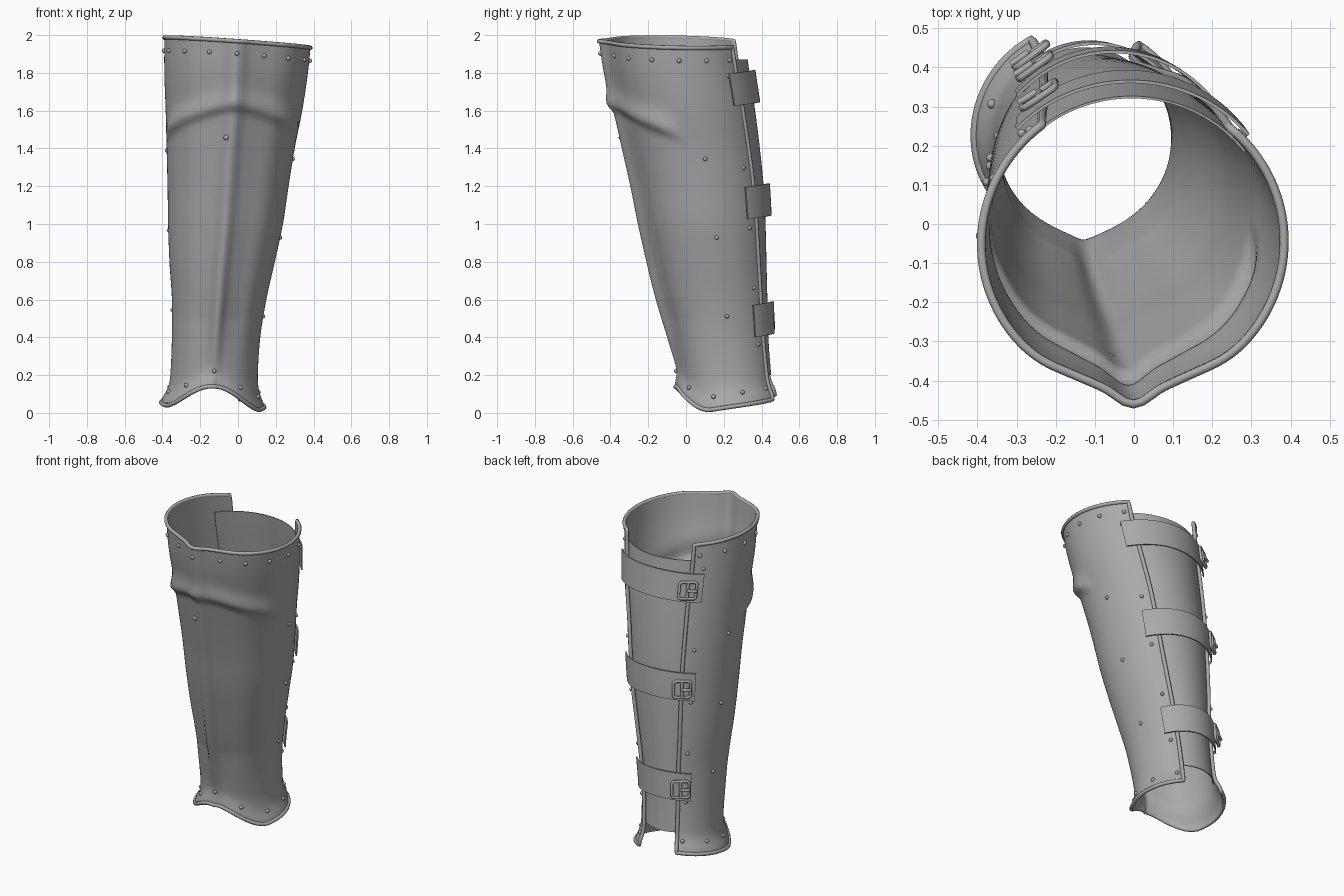
import bpy, bmesh, math
from mathutils import Vector, Matrix

if "Cube" in bpy.data.objects:
    bpy.data.objects.remove(bpy.data.objects["Cube"])

steel = bpy.data.materials.new("steel grey")
steel.diffuse_color = (0.4, 0.4, 0.4, 1)
steel.use_nodes = True
steel.node_tree.nodes["Principled BSDF"].inputs["Base Color"].default_value = steel.diffuse_color

# height: left x, right x, front y, back y
LEG = [(0.0, -.385, .12, 0, .475), (.1, -.37, .11, -.02, .475), (.2, -.358, .105, -.04, .465),
       (.4, -.35, .118, -.10, .45), (.6, -.35, .15, -.16, .445), (.8, -.363, .195, -.21, .44),
       (1.0, -.37, .238, -.255, .435), (1.2, -.373, .268, -.295, .425), (1.4, -.378, .30, -.34, .405),
       (1.6, -.383, .34, -.385, .38), (1.8, -.39, .37, -.435, .35), (2.0, -.39, .39, -.465, .325)]


def bell(x, w):
    return math.exp(-(x / w) ** 2)


def section(z):
    """Smoothly interpolated leg extents at height z."""
    z = min(max(z, 0), 2)
    i = max(k for k in range(len(LEG) - 1) if LEG[k][0] <= z)
    a, b = LEG[i], LEG[i + 1]
    p, n = LEG[max(i - 1, 0)], LEG[min(i + 2, len(LEG) - 1)]
    h = b[0] - a[0]
    u = (z - a[0]) / h
    out = []
    for k in range(1, 5):
        m0 = (b[k] - p[k]) / (b[0] - p[0]) * h
        m1 = (n[k] - a[k]) / (n[0] - a[0]) * h
        out.append((2*u**3 - 3*u*u + 1) * a[k] + (u**3 - 2*u*u + u) * m0
                   + (3*u*u - 2*u**3) * b[k] + (u**3 - u*u) * m1)
    return out


def leg_point(a, z, off=0.0):
    """Point on the leg form; angle a is 0 at the front, positive to +x."""
    xl, xr, yf, yb = section(z)
    ridge = .035 * min(1, max(0, (z - .1) / .4))
    yf += ridge
    # raised spine with a shallow hollow on each side
    off += ridge * bell(a, .13) - .3 * ridge * bell(abs(a) - .42, .22)
    # knee fold, sharper below than above
    d = z - (1.635 - .15 * (abs(a) / 1.3) ** 1.3)
    fade = min(1, max(0, (1.45 - abs(a)) / .3))
    off += .026 * fade * bell(d, .07 if d > 0 else .03)
    s, c = math.sin(a), math.cos(a)
    return Vector(((xl + xr) / 2 + ((xr - xl) / 2 + off) * s,
                   (yf + yb) / 2 - ((yb - yf) / 2 + off) * c, z))


def shell_point(s, t, off=0.0):
    """s runs -1..1 from left back edge to right back edge, t runs 0..1 upward."""
    a = s * math.radians((148 if s > 0 else 151) - 8 * t)
    top = 1.96 - .027 * math.sin(a) + .008 * math.cos(a)
    w = abs(a) / math.radians(65)
    if w < 1:
        low = .015 + .062 * (1 + math.cos(math.pi * w))
    else:
        low = .015 + .055 * min(1, (w - 1) / 1.27)
    if a < 0:
        low += .025 * min(1, w)
    z = low + (top - low) * t
    return leg_point(a, z, off + (.022 if s > 0 else .03) * bell(z - low, .06))


def finish(bm, name, smooth=40):
    bmesh.ops.recalc_face_normals(bm, faces=bm.faces)
    me = bpy.data.meshes.new(name)
    bm.to_mesh(me)
    bm.free()
    me.materials.append(steel)
    ob = bpy.data.objects.new(name, me)
    bpy.context.collection.objects.link(ob)
    bpy.context.view_layer.objects.active = ob
    ob.select_set(True)
    bpy.ops.object.shade_smooth_by_angle(angle=math.radians(smooth))
    ob.select_set(False)
    return ob


def sheet(name, fn, nu, nv, thick):
    """Thick sheet: fn(u, v, depth) gives the surface for u, v in 0..1."""
    bm = bmesh.new()
    g = [[[bm.verts.new(fn(i / nu, j / nv, -d)) for j in range(nv + 1)]
          for i in range(nu + 1)] for d in (0, thick)]
    for s in g:
        for i in range(nu):
            for j in range(nv):
                bm.faces.new((s[i][j], s[i+1][j], s[i+1][j+1], s[i][j+1]))
    loop = ([(i, 0) for i in range(nu)] + [(nu, j) for j in range(nv)]
            + [(i, nv) for i in range(nu, 0, -1)] + [(0, j) for j in range(nv, 0, -1)])
    for (a, b), (c, d) in zip(loop, loop[1:] + loop[:1]):
        bm.faces.new((g[0][a][b], g[0][c][d], g[1][c][d], g[1][a][b]))
    return finish(bm, name)


def tube(name, paths, radius):
    """Round rods along (points, closed) paths."""
    cu = bpy.data.curves.new(name, 'CURVE')
    cu.dimensions = '3D'
    cu.bevel_depth = radius
    cu.bevel_resolution = 2
    cu.use_fill_caps = True
    for pts, closed in paths:
        sp = cu.splines.new('POLY')
        sp.points.add(len(pts) - 1)
        for q, p in zip(sp.points, pts):
            q.co = (*p, 1)
        sp.use_cyclic_u = closed
    cu.materials.append(steel)
    ob = bpy.data.objects.new(name, cu)
    bpy.context.collection.objects.link(ob)


# main shell, open at the back
sheet("shin_shell", lambda u, v, d: shell_point(2*u - 1, v, d), 120, 110, .01)

# rolled rim around the whole edge
N = 90
ring = [k / N for k in range(N)]
rim = ([shell_point(2*k - 1, 0) for k in ring] + [shell_point(1, k) for k in ring]
       + [shell_point(1 - 2*k, 1) for k in ring] + [shell_point(-1, 1 - k) for k in ring])
tube("rolled_rim", [(rim, True)], .0115)

# calf panel closing the back, tucked inside the shell
sheet("calf_panel", lambda u, v, d: leg_point(math.radians(128 + 104*u), .2 + 1.67*v, d - .014),
      40, 40, .006)

# straps and buckles
for name, zc in (("upper", 1.71), ("middle", 1.11), ("lower", .485)):
    def strap(u, v, d, zc=zc):
        return leg_point(math.radians(130 + 97*u), zc - .085 + .17*v + .02*math.sin(math.pi*u), d + .02)
    sheet(name + "_strap", strap, 32, 4, .008)
    a = math.radians(214)
    o = leg_point(a, zc, .036)
    tan = (leg_point(a + .05, zc) - leg_point(a - .05, zc)).normalized()
    up = (leg_point(a, zc + .05) - leg_point(a, zc - .05)).normalized()
    out = tan.cross(up)

    def at(x, y, h=0.0):
        return o + tan * x + up * y + out * (h if out.y > 0 else -h)
    frame = [at(x, y) for x, y in ((-.05, -.04), (-.04, -.05), (.04, -.05), (.05, -.04),
                                   (.05, .04), (.04, .05), (-.04, .05), (-.05, .04))]
    tube(name + "_buckle", [(frame, True), ([at(0, -.05), at(0, .05)], False),
                            ([at(0, 0, .01), at(.055, 0, .012)], False)], .009)

# rivets: top row, bottom row, sides, back edges and spine
spots = [(s / 6.25, .964, .012) for s in range(-6, 7)]
spots += [(s, .035, .012) for s in (-.95, -.72, -.48, -.24, .24, .48, .72, .95)]
for side in (-1, 1):
    spots += [(side * .68, t, .011) for t in (.25, .47, .69)]
    spots += [(side * .93, t, .011) for t in (.16, .32, .49, .66, .92)]
spots += [(0, .045, .011), (-.03, .72, .014)]
bm = bmesh.new()
for s, t, r in spots:
    bmesh.ops.create_uvsphere(bm, u_segments=12, v_segments=8, radius=r,
                              matrix=Matrix.Translation(shell_point(s, t, .002)))
finish(bm, "rivets", 60)
